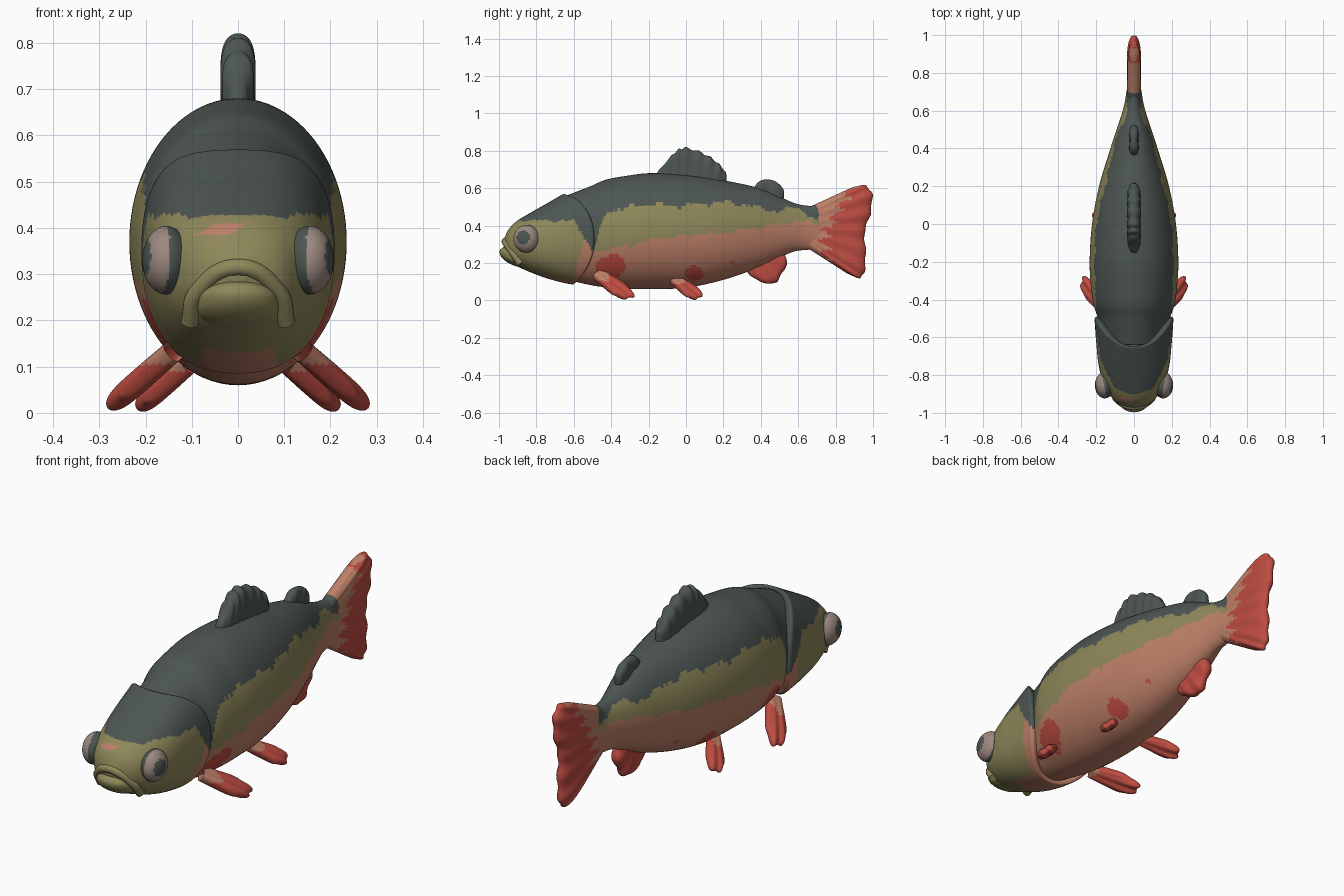
import bpy, bmesh
from math import sin, cos, pi, sqrt
from mathutils import Vector, Matrix

if "Cube" in bpy.data.objects:
    bpy.data.objects.remove(bpy.data.objects["Cube"])


def material(name, rgb):
    lin = [((c / 255 + 0.055) / 1.055) ** 2.4 for c in rgb] + [1]
    m = bpy.data.materials.new(name)
    m.use_nodes = True
    m.diffuse_color = lin
    m.node_tree.nodes["Principled BSDF"].inputs["Base Color"].default_value = lin
    return m


MATS = [material("dark_slate", (77, 86, 83)), material("olive", (143, 136, 90)),
        material("salmon", (190, 128, 104)), material("fin_red", (190, 76, 65)),
        material("eye_ring", (156, 136, 128))]
SLATE, OLIVE, SALMON, RED, RING = range(5)


def smooth_at(table, y):
    """Smooth interpolation of table rows keyed by their first column."""
    y = min(max(y, table[0][0]), table[-1][0])
    i = max(k for k in range(len(table) - 1) if table[k][0] <= y)
    a, b = table[i], table[i + 1]
    p, n = table[max(i - 1, 0)], table[min(i + 2, len(table) - 1)]
    h = b[0] - a[0]
    t = (y - a[0]) / h
    out = []
    for c in range(1, len(a)):
        m0 = (b[c] - p[c]) / (b[0] - p[0]) * h
        m1 = (n[c] - a[c]) / (n[0] - a[0]) * h
        out.append((2*t**3 - 3*t*t + 1) * a[c] + (t**3 - 2*t*t + t) * m0
                   + (3*t*t - 2*t**3) * b[c] + (t**3 - t*t) * m1)
    return out


def finish(name, bm, rule):
    bmesh.ops.remove_doubles(bm, verts=bm.verts, dist=1e-5)
    bmesh.ops.recalc_face_normals(bm, faces=bm.faces)
    for f in bm.faces:
        f.material_index = rule(f.calc_center_median())
        f.smooth = True
    me = bpy.data.meshes.new(name)
    bm.to_mesh(me)
    bm.free()
    for m in MATS:
        me.materials.append(m)
    ob = bpy.data.objects.new(name, me)
    bpy.context.collection.objects.link(ob)
    return ob


def loft(name, point, rings, segs, rule):
    bm = bmesh.new()
    grid = [[bm.verts.new(point(i / (rings - 1), 2 * pi * j / segs))
             for j in range(segs)] for i in range(rings)]
    for r, q in zip(grid, grid[1:]):
        for j in range(segs):
            k = (j + 1) % segs
            bm.faces.new((r[j], r[k], q[k], q[j]))
    bm.faces.new(grid[0])
    bm.faces.new(grid[-1])
    return finish(name, bm, rule)


def section(top, bottom, half, a, power):
    s, c = sin(a), cos(a)
    e = 2 / power
    x = half * abs(c) ** e * (1 if c > 0 else -1)
    z = (top + bottom) / 2 + (top - bottom) / 2 * abs(s) ** e * (1 if s > 0 else -1)
    return x, z


def wobble(y):
    return 0.008 * sin(38 * y) + 0.006 * sin(83 * y + 1) + 0.003 * sin(190 * y)


# Body: y, top, bottom, half width, lower edge of back colour, top of belly colour
BODY = [(-.64, .56, .11, .165, .27, .26), (-.5, .615, .08, .19, .27, .26),
        (-.43, .645, .07, .214, .45, .27), (-.33, .664, .062, .228, .495, .29),
        (-.2, .68, .06, .235, .51, .32), (0, .672, .068, .222, .505, .345),
        (.2, .642, .11, .185, .525, .36), (.4, .598, .18, .125, .495, .39),
        (.5, .555, .228, .092, .475, .41), (.58, .52, .262, .066, .5, .42),
        (.64, .507, .27, .05, .47, .42), (.72, .5, .275, .036, .42, .42),
        (.8, .45, .31, .012, .6, .6)]


def body_point(t, a):
    y = BODY[0][0] + t * (BODY[-1][0] - BODY[0][0])
    top, bot, half = smooth_at(BODY, y)[:3]
    x, z = section(top, bot, half, a, 2)
    return x, y, z


def body_colour(c):
    x, y, z = c
    back, belly = smooth_at(BODY, y)[3:]
    for py, pz, ry, rz in ((-.4, .18, .075, .065), (.04, .14, .05, .04), (.25, .205, .012, .012)):
        if abs(x) > .09 and ((y - py) / ry) ** 2 + ((z - pz) / rz) ** 2 < 1 + 20 * wobble(y + z):
            return RED
    if y > .73:
        return SALMON
    if z > back + wobble(y):
        return SLATE
    return OLIVE if z > belly + wobble(y + .4) * .8 else SALMON


loft("body", body_point, 190, 96, body_colour)

# Head with flared gill covers: y, top, bottom, half width
HEAD = [(-.975, .325, .285, .02), (-.95, .378, .225, .085), (-.91, .42, .188, .125),
        (-.85, .458, .158, .16), (-.75, .515, .12, .187), (-.65, .572, .093, .198),
        (-.55, .62, .078, .206), (-.45, .645, .07, .212)]


def head_point(t, a):
    rear = -.49 - .13 * (sin(a) + .1) ** 2
    y = -.975 + (rear + .975) * min(t / .96, 1) ** 1.4
    top, bot, half = smooth_at(HEAD, y)
    tuck = max(0, t - .95) * .9
    x, z = section(top - tuck, bot + tuck, half - tuck, a, 2.25)
    return x, y, z


def head_colour(c):
    x, y, z = c
    if z > .428 - max(0, y + .6) * 1.6 + wobble(y) * .5:
        return SLATE
    if .385 < z < .41 and abs(x + .03 - (z - .4) * 2) < .035 and y < -.88:
        return SALMON
    if y > -.64 + z * .3 or (y > -.78 and abs(x) < .08 and z < .15):
        return SALMON
    return OLIVE


loft("head", head_point, 90, 96, head_colour)


def fin(name, root, tip, thick, rays, rule, frame=Matrix.Identity(4), scallop=.03):
    """Rounded fin between a root line and a tip line, with ray ridges."""
    tips = [(k / (len(tip) - 1), *p) for k, p in enumerate(tip)]
    nu, nv = 64, 18
    bm = bmesh.new()

    def point(i, j, side):
        u, v = .5 - .5 * cos(pi * i / nu), sin(pi / 2 * j / nv)
        ray = cos(2 * pi * rays * u)
        base = Vector(root[0]).lerp(Vector(root[1]), u)
        p = base.lerp(Vector(smooth_at(tips, u)), v * (1 + scallop * ray))
        w = sqrt(max(0, 1 - abs(2 * u - 1) ** 5)) * sqrt(max(0, 1 - v ** 7))
        return frame @ Vector((side * thick * w * (1 + .13 * ray * v), p.x, p.y))

    for side in (1, -1):
        g = [[bm.verts.new(point(i, j, side)) for j in range(nv + 1)] for i in range(nu + 1)]
        for i in range(nu):
            for j in range(nv):
                bm.faces.new((g[i][j], g[i + 1][j], g[i + 1][j + 1], g[i][j + 1]))
    bmesh.ops.remove_doubles(bm, verts=bm.verts, dist=1e-5)
    bmesh.ops.dissolve_degenerate(bm, edges=bm.edges, dist=1e-6)
    return finish(name, bm, rule)


# Fins on the centre line
fin("dorsal_fin", [(-.17, .63), (.22, .6)],
    [(-.15, .69), (-.08, .77), (-.04, .805), (0, .815), (.07, .795), (.13, .765), (.18, .725), (.215, .68)],
    .036, 7, lambda c: SLATE)
fin("small_rear_fin", [(.34, .56), (.5, .52)],
    [(.36, .6), (.39, .635), (.43, .647), (.48, .635), (.52, .595), (.525, .55)],
    .024, 3, lambda c: SLATE, scallop=0)
fin("anal_fin", [(.3, .19), (.5, .28)],
    [(.34, .135), (.4, .1), (.47, .09), (.505, .13), (.54, .2), (.525, .25)],
    .03, 4, lambda c: RED, scallop=.02)


def tail_colour(c):
    streak = .03 * sin(c.z * 95) + .012 * sin(c.z * 210)
    if c.y < .7 and c.z > .44:
        return SLATE
    return RED if c.y > .74 + max(0, c.z - .36) * .62 + streak else SALMON


fin("tail_fin", [(.65, .495), (.65, .28)],
    [(.89, .605), (.955, .615), (.995, .565), (.985, .46), (.955, .37), (.96, .27), (.955, .16), (.925, .12), (.86, .145)],
    .036, 8, tail_colour, scallop=.012)


# Paired fins and eyes
def paired_frame(side, origin):
    wide, length = Vector((-.5, .74, .44)), Vector((.56, .67, -.49))
    m = Matrix((wide.cross(length), wide, length)).transposed().to_4x4()
    return Matrix.Diagonal((side, 1, 1, 1)) @ Matrix.Translation(origin) @ m


def eye(name, side):
    bm = bmesh.new()
    bmesh.ops.create_uvsphere(bm, u_segments=48, v_segments=32, radius=1)
    look = Vector((side * .94, -.3, .1)).normalized()
    centre, size = Vector((side * .155, -.853, .33)), Vector((.052, .07, .074))
    for v in bm.verts:
        v.co = centre + v.co * size

    def rule(c):
        d = Vector([(c[k] - centre[k]) / size[k] for k in range(3)]).dot(look)
        return SLATE if d > .85 or d < .15 else RING

    finish(name, bm, rule)


for side, word in ((1, "left"), (-1, "right")):
    fin(word + "_pectoral_fin", [(-.035, -.03), (.035, -.03)],
        [(-.05, .13), (-.035, .19), (0, .225), (.035, .215), (.055, .13)], .024, 3,
        lambda c: SALMON if c.z > .105 and c.y < -.41 else RED,
        paired_frame(side, (.15, -.45, .125)))
    fin(word + "_pelvic_fin", [(-.03, -.03), (.03, -.03)],
        [(-.045, .1), (-.03, .145), (0, .165), (.035, .15), (.045, .1)], .022, 3,
        lambda c: SALMON if c.z > .09 and c.y < -.01 else RED,
        paired_frame(side, (.118, -.04, .096)))
    eye(word + "_eye", side)

# Lower jaw
jaw = bmesh.new()
bmesh.ops.create_uvsphere(jaw, u_segments=32, v_segments=24, radius=1)
for v in jaw.verts:
    x, y, z = v.co
    v.co = (.088 * x * (1 + .12 * abs(z)), -.915 + .08 * y - .018 * z, .232 + .052 * z - .015 * y)
finish("lower_jaw", jaw, lambda c: OLIVE)

# Upper lip arching over the jaw
lip = bpy.data.curves.new("upper_lip", "CURVE")
lip.dimensions = "3D"
lip.bevel_depth = .019
lip.bevel_resolution = 5
lip.use_fill_caps = True
path = lip.splines.new("BEZIER")
arch = [(-.105, -.885, .195), (-.088, -.93, .26), (0, -.967, .315), (.088, -.93, .26), (.105, -.885, .195)]
path.bezier_points.add(len(arch) - 1)
for bp, co in zip(path.bezier_points, arch):
    bp.co = co
    bp.handle_left_type = bp.handle_right_type = "AUTO"
lip.materials.append(MATS[OLIVE])
bpy.context.collection.objects.link(bpy.data.objects.new("upper_lip", lip))
